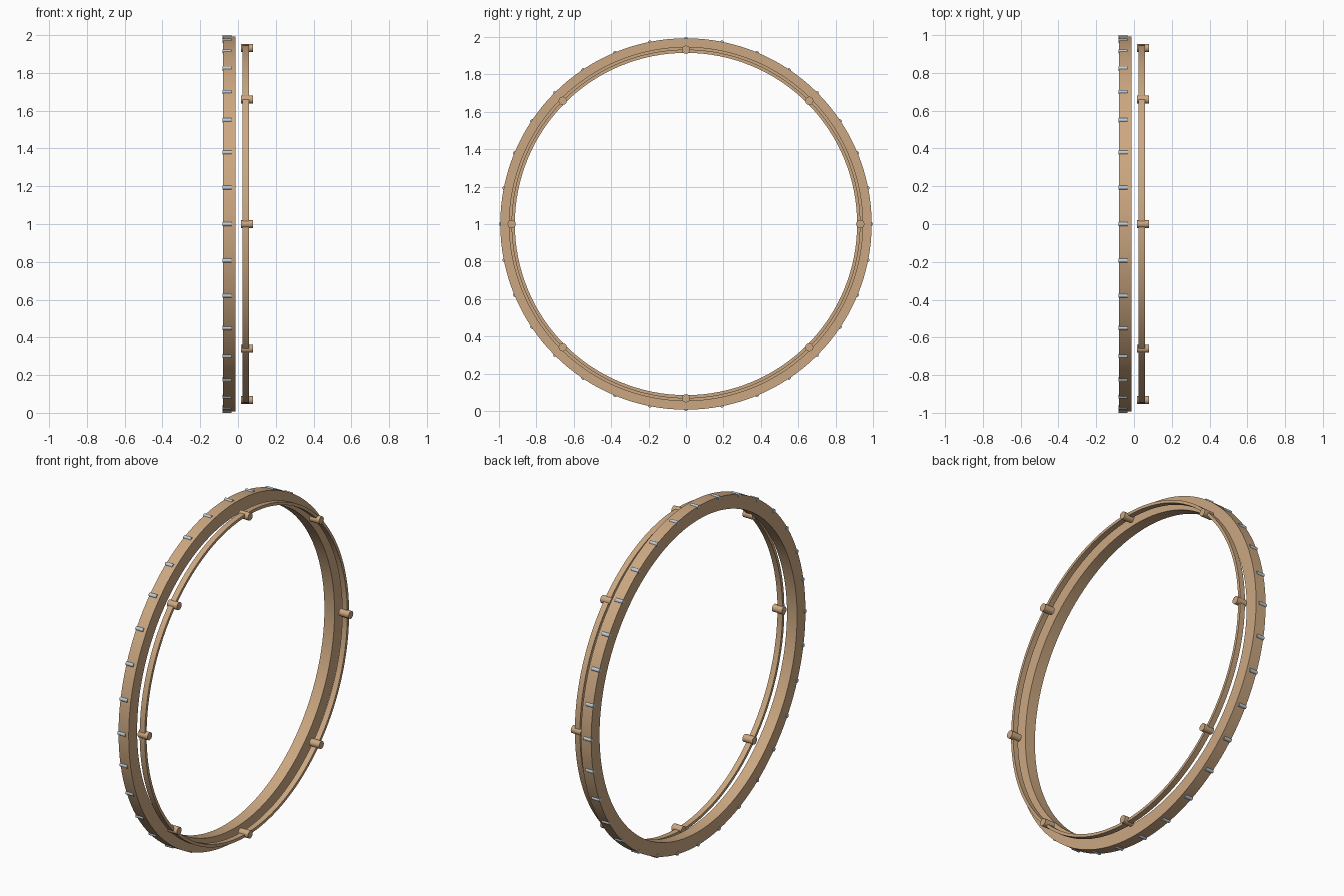
import bpy, bmesh, math
from mathutils import Matrix

if "Cube" in bpy.data.objects:
    bpy.data.objects.remove(bpy.data.objects["Cube"])


def material(name, rgb):
    m = bpy.data.materials.new(name)
    m.diffuse_color = (*rgb, 1)
    m.use_nodes = True
    m.node_tree.nodes["Principled BSDF"].inputs["Base Color"].default_value = m.diffuse_color
    return m


TAN = material("tan", (0.60, 0.39, 0.22))
STEEL = material("pale steel", (0.52, 0.59, 0.65))


def finish(bm, name, mat):
    bmesh.ops.recalc_face_normals(bm, faces=bm.faces)
    me = bpy.data.meshes.new(name)
    bm.to_mesh(me)
    bm.free()
    ob = bpy.data.objects.new(name, me)
    bpy.context.collection.objects.link(ob)
    me.materials.append(mat)
    bpy.ops.object.select_all(action='DESELECT')
    ob.select_set(True)
    bpy.context.view_layer.objects.active = ob
    bpy.ops.object.shade_smooth_by_angle(angle=math.radians(35))
    return ob


def hoop(name, x0, x1, r_in, r_out, mat, n=128):
    """Rectangular section swept around the x axis, centred at z = 1."""
    bm = bmesh.new()
    section = [(x0, r_in), (x1, r_in), (x1, r_out), (x0, r_out)]
    rings = []
    for i in range(n):
        a = 2 * math.pi * i / n
        rings.append([bm.verts.new((x, r * math.cos(a), 1 + r * math.sin(a)))
                      for x, r in section])
    for i in range(n):
        a, b = rings[i], rings[(i + 1) % n]
        for k in range(4):
            j = (k + 1) % 4
            bm.faces.new((a[k], a[j], b[j], b[k]))
    return finish(bm, name, mat)


def pins(name, count, x0, x1, orbit, radius, mat, sides=20):
    """Small cylinders along x, spaced evenly around the hoop."""
    bm = bmesh.new()
    for i in range(count):
        a = 2 * math.pi * i / count
        place = (Matrix.Translation(((x0 + x1) / 2, orbit * math.cos(a),
                                     1 + orbit * math.sin(a)))
                 @ Matrix.Rotation(math.pi / 2, 4, 'Y'))
        bmesh.ops.create_cone(bm, cap_ends=True, segments=sides, radius1=radius,
                              radius2=radius, depth=x1 - x0, matrix=place)
    return finish(bm, name, mat)


# wide outer hoop with metal pins set into its rim
hoop("main_hoop", -0.08, -0.014, 0.915, 0.993, TAN)
pins("rim_pins", 32, -0.083, -0.034, 0.989, 0.011, STEEL, 16)

# thin hoop beside it, carrying eight round pegs
hoop("thin_hoop", 0.025, 0.058, 0.930, 0.947, TAN)
pins("pegs", 8, 0.016, 0.080, 0.932, 0.022, TAN)
